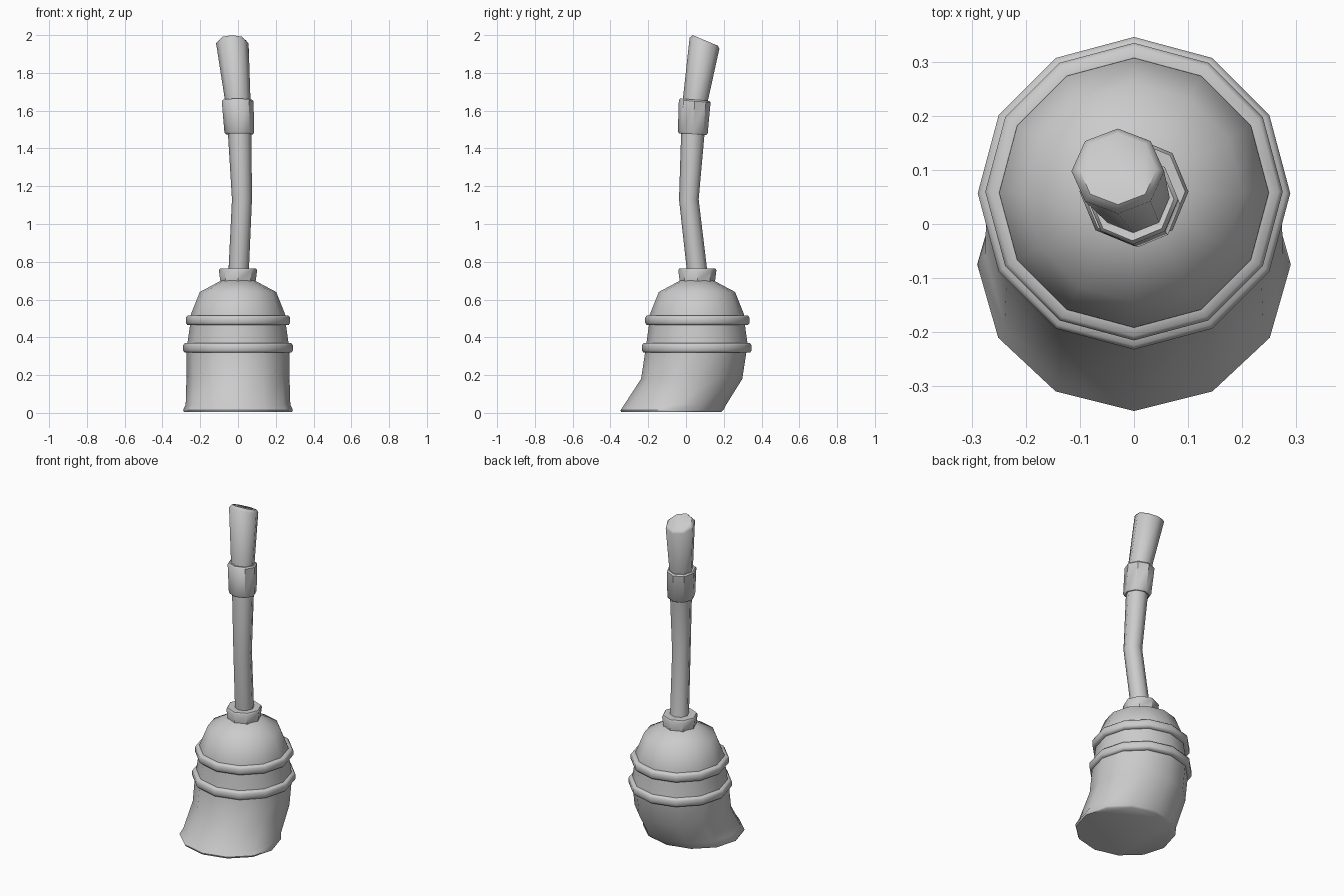
import bpy, bmesh
from math import sin, cos, pi, radians


def loft(name, sides, sections, angle=40):
    """Skin polygon sections (cx, cy, z, rx, ry, slope of z along y), capped at both ends."""
    bm = bmesh.new()
    rings = []
    for cx, cy, z, rx, ry, slope in sections:
        ring = []
        for i in range(sides):
            a = 2 * pi * i / sides
            dy = ry * sin(a)
            ring.append(bm.verts.new((cx + rx * cos(a), cy + dy, z + slope * dy)))
        rings.append(ring)
    for low, high in zip(rings, rings[1:]):
        for i in range(sides):
            j = (i + 1) % sides
            bm.faces.new((low[i], low[j], high[j], high[i]))
    bm.faces.new(rings[0][::-1])
    bm.faces.new(rings[-1])
    bm.normal_update()
    mesh = bpy.data.meshes.new(name)
    bm.to_mesh(mesh)
    bm.free()
    ob = bpy.data.objects.new(name, mesh)
    bpy.context.collection.objects.link(ob)
    bpy.ops.object.select_all(action='DESELECT')
    ob.select_set(True)
    bpy.context.view_layer.objects.active = ob
    bpy.ops.object.shade_smooth_by_angle(angle=radians(angle))
    return ob


def turned(name, sides, cy, profile, angle=40):
    """Upright turned part from (radius, z) pairs."""
    return loft(name, sides, [(0, cy, z, r, r, 0) for r, z in profile], angle)


# Bristles swept forward, flaring at the bottom
loft("bristles", 12, [
    (0, -0.078, 0.004, 0.285, 0.265, 0),
    (0, -0.075, 0.014, 0.291, 0.272, 0),
    (0, -0.056, 0.045, 0.277, 0.270, 0),
    (0, 0.030, 0.18, 0.273, 0.268, 0),
    (0, 0.053, 0.33, 0.273, 0.268, 0),
], 50)

# Domed cap gathering the bristles
turned("bristle_cap", 12, 0.058, [
    (0.272, 0.33), (0.266, 0.38), (0.252, 0.48), (0.25, 0.52),
    (0.202, 0.64), (0.09, 0.70)], 60)

# Two binding rings
for name, r, z, cy in (("lower_binding", 0.290, 0.344, 0.057),
                       ("upper_binding", 0.276, 0.490, 0.060)):
    turned(name, 12, cy, [(r - 0.032, z - 0.025), (r - 0.008, z - 0.025), (r, z - 0.014),
                          (r, z + 0.014), (r - 0.008, z + 0.025), (r - 0.032, z + 0.025)], 60)

# Collar where the handle enters the head
turned("handle_collar", 8, 0.06, [
    (0.092, 0.67), (0.094, 0.70), (0.101, 0.755), (0.095, 0.765), (0.06, 0.765)])

# Bent handle with a slanted, chamfered end
loft("handle", 8, [
    (0.003, 0.060, 0.74, 0.054, 0.054, 0),
    (0.021, 0.015, 1.13, 0.053, 0.052, 0),
    (0.009, 0.036, 1.475, 0.062, 0.062, 0),
    (-0.002, 0.050, 1.66, 0.068, 0.066, -0.1),
    (-0.030, 0.098, 1.957, 0.086, 0.079, -0.36),
    (-0.030, 0.102, 1.972, 0.072, 0.066, -0.42),
], 50)

# Grip band around the handle
loft("grip_band", 8, [
    (0.008, 0.035, 1.477, 0.062, 0.062, -0.06),
    (0.008, 0.035, 1.475, 0.072, 0.072, -0.06),
    (0.007, 0.036, 1.485, 0.079, 0.079, -0.06),
    (-0.002, 0.046, 1.65, 0.084, 0.084, -0.08),
    (-0.003, 0.046, 1.658, 0.077, 0.077, -0.08),
    (-0.003, 0.046, 1.656, 0.066, 0.066, -0.08),
])
